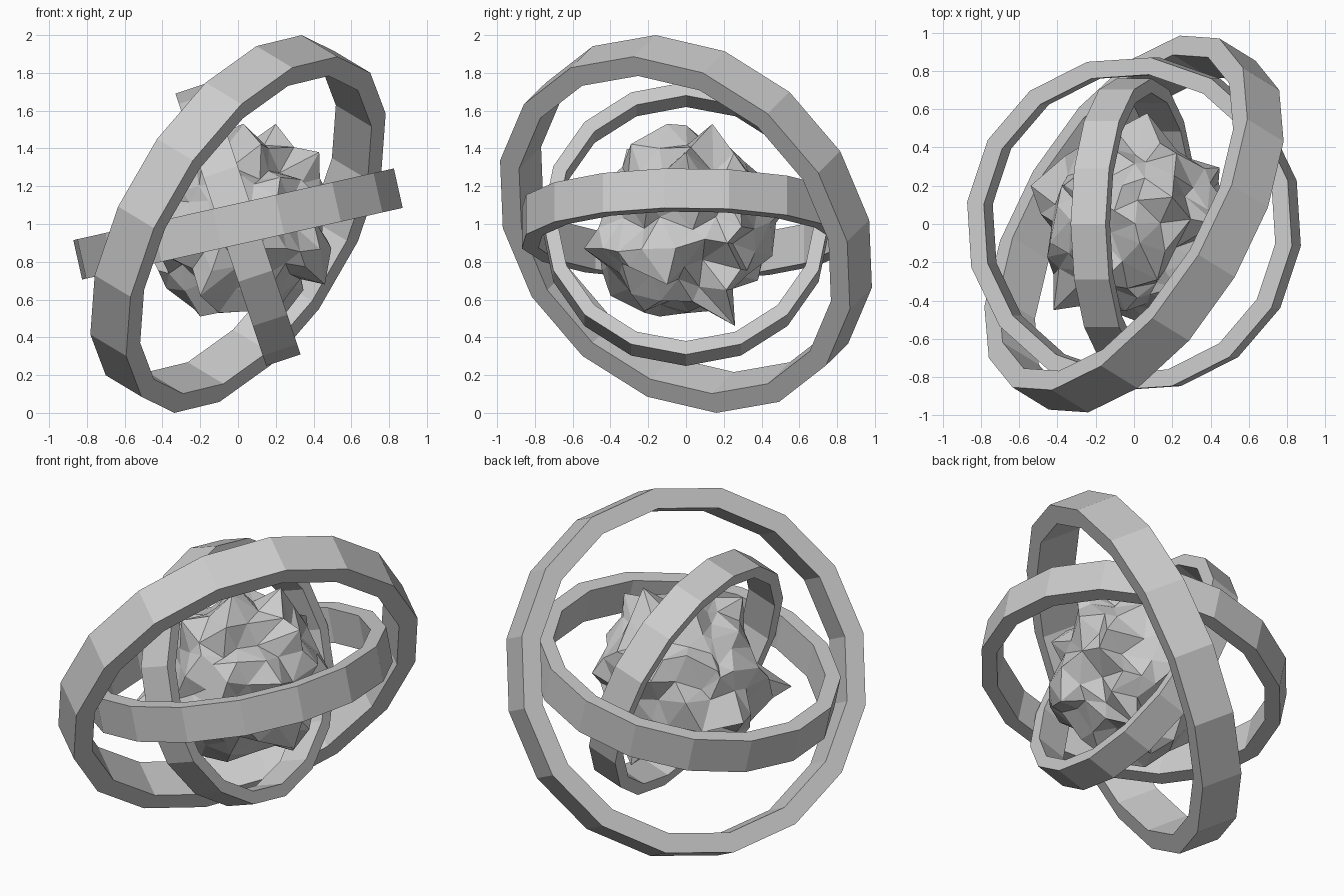
import bpy, bmesh, math, random
from mathutils import Vector

if "Cube" in bpy.data.objects:
    bpy.data.objects.remove(bpy.data.objects["Cube"])

random.seed(7)
CENTRE = Vector((0, 0, 1))
SIDES = 16


def finish(bm, name):
    bmesh.ops.recalc_face_normals(bm, faces=bm.faces)
    mesh = bpy.data.meshes.new(name)
    bm.to_mesh(mesh)
    bm.free()
    obj = bpy.data.objects.new(name, mesh)
    obj.location = CENTRE
    bpy.context.collection.objects.link(obj)
    return obj


def ring(name, outer, inner, width, axis, start, phase=0):
    """Flat-sided band around axis, with a corner at phase degrees from start."""
    n = Vector(axis).normalized()
    u = Vector(start)
    u = (u - u.dot(n) * n).normalized()
    v = n.cross(u)
    h = width / 2
    bm = bmesh.new()
    loops = []
    for i in range(SIDES):
        a = math.radians(phase) + math.tau * i / SIDES
        d = u * math.cos(a) + v * math.sin(a)
        loops.append([bm.verts.new(d * r + n * t) for r, t in
                      ((outer, -h), (outer, h), (inner, h), (inner, -h))])
    for i in range(SIDES):
        p, q = loops[i], loops[(i + 1) % SIDES]
        for k in range(4):
            m = (k + 1) % 4
            bm.faces.new((p[k], q[k], q[m], p[m]))
    return finish(bm, name)


# Three nested rings
t = math.radians(12.6)
ring("outer_ring", 1.06, 0.945, 0.25, (0.757, -0.466, -0.455), (0.425, -0.215, 0.945))
ring("middle_ring", 0.877, 0.787, 0.214, (-math.sin(t), 0, math.cos(t)),
     (math.cos(t), 0, math.sin(t)), 15)
ring("inner_ring", 0.76, 0.685, 0.192, (0.949, 0, 0.316), (-0.316, 0, 0.949))

# Jagged rock core: rough ball with the main lumps pulled out
bm = bmesh.new()
bmesh.ops.create_icosphere(bm, subdivisions=3, radius=1)
spikes = [(.07, .58, .15), (-.54, .2, -.1), (.1, -.54, -.13), (-.42, -.45, -.15),
          (.2, .26, -.54), (.2, .14, .53), (.43, 0, .38), (.47, .1, -.08),
          (.46, -.1, -.32), (-.2, -.14, -.49), (-.2, -.4, -.38), (.37, .29, .1),
          (.03, -.1, .53), (-.38, .05, -.34)]
targets, lifted = {}, set()
for s in spikes:
    p = Vector(s)
    tip = max(bm.verts, key=lambda w: w.co.dot(p))
    targets[tip.index] = p
    # raise two neighbours so the lump is blocky instead of a thin spike
    for e in list(tip.link_edges)[:2]:
        lifted.add(e.other_vert(tip).index)
for w in bm.verts:
    if w.index in targets:
        w.co = targets[w.index]
    else:
        radius = random.uniform(.48, .53) if w.index in lifted else random.uniform(.4, .5)
        w.co = w.co * radius + Vector([random.uniform(-.04, .04) for _ in range(3)])
finish(bm, "rock_core")
